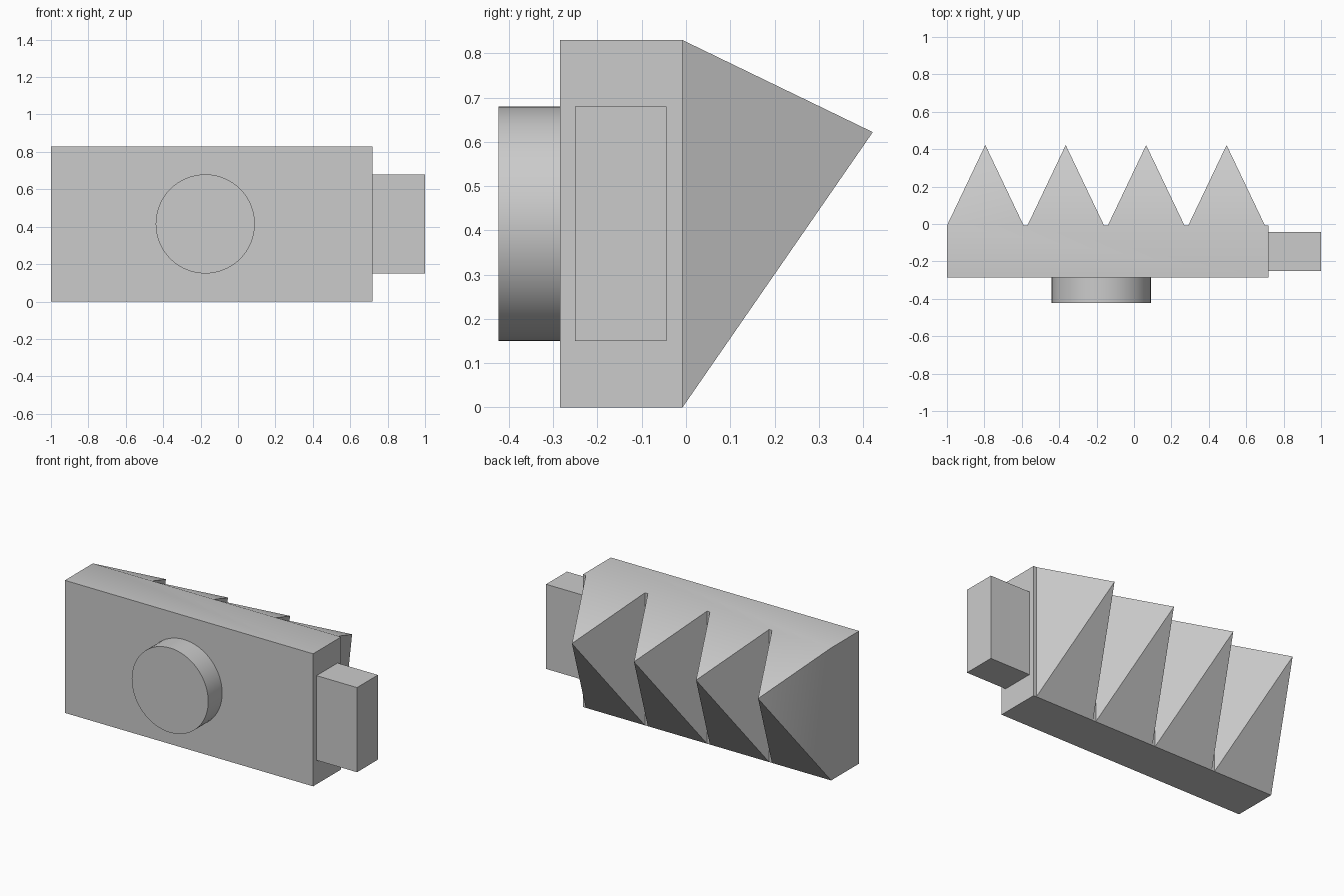
import bpy, bmesh, math
from mathutils import Matrix

if "Cube" in bpy.data.objects:
    bpy.data.objects.remove(bpy.data.objects["Cube"], do_unlink=True)

grey = bpy.data.materials.new("plain grey")
grey.use_nodes = True
colour = (0.6, 0.6, 0.6, 1)
grey.diffuse_color = colour
grey.node_tree.nodes["Principled BSDF"].inputs["Base Color"].default_value = colour


def finish(name, bm):
    """Turn a bmesh into a named object with smooth shading and sharp edges."""
    bmesh.ops.recalc_face_normals(bm, faces=bm.faces)
    mesh = bpy.data.meshes.new(name)
    bm.to_mesh(mesh)
    bm.free()
    mesh.materials.append(grey)
    ob = bpy.data.objects.new(name, mesh)
    bpy.context.collection.objects.link(ob)
    bpy.ops.object.select_all(action="DESELECT")
    ob.select_set(True)
    bpy.context.view_layer.objects.active = ob
    bpy.ops.object.shade_smooth_by_angle(angle=math.radians(30))
    return ob


# Body block whose back is split into wide tooth strips and narrow gaps
LEFT, RIGHT, FRONT, BACK, HEIGHT = -1.0, 0.72, -0.285, -0.008, 0.83
TEETH, PITCH, WIDTH = 4, 0.43, 0.41
TIP_Y, TIP_Z = 0.422, 0.622

bm = bmesh.new()
xs = []
for i in range(TEETH):
    xs += [LEFT + i * PITCH, LEFT + i * PITCH + WIDTH]
xs.append(RIGHT)
low = [bm.verts.new((x, BACK, 0)) for x in xs]
high = [bm.verts.new((x, BACK, HEIGHT)) for x in xs]
fl, fr = [bm.verts.new((x, FRONT, 0)) for x in (LEFT, RIGHT)]
tl, tr = [bm.verts.new((x, FRONT, HEIGHT)) for x in (LEFT, RIGHT)]
bm.faces.new((fl, fr, tr, tl))
bm.faces.new([fr, fl] + low)
bm.faces.new([tl, tr] + high[::-1])
bm.faces.new((fl, tl, high[0], low[0]))
bm.faces.new((fr, low[-1], high[-1], tr))

# Pyramid teeth alternate with flat gaps
for i in range(len(xs) - 1):
    ring = [low[i], low[i + 1], high[i + 1], high[i]]
    if i % 2:
        bm.faces.new(ring)
    else:
        tip = bm.verts.new(((xs[i] + xs[i + 1]) / 2, TIP_Y, TIP_Z))
        for a, b in zip(ring, ring[1:] + ring[:1]):
            bm.faces.new((a, b, tip))
finish("toothed_body", bm)

# Round button on the front
bm = bmesh.new()
bmesh.ops.create_cone(bm, cap_ends=True, segments=64, radius1=0.265, radius2=0.265, depth=0.14,
                      matrix=Matrix.Translation((-0.175, -0.353, 0.415)) @ Matrix.Rotation(math.pi / 2, 4, "X"))
finish("front_button", bm)

# Rectangular end block
bm = bmesh.new()
bmesh.ops.create_cube(bm, size=1, matrix=Matrix.Translation((0.86, -0.147, 0.415))
                      @ Matrix.Diagonal((0.28, 0.207, 0.53, 1)))
finish("end_block", bm)
